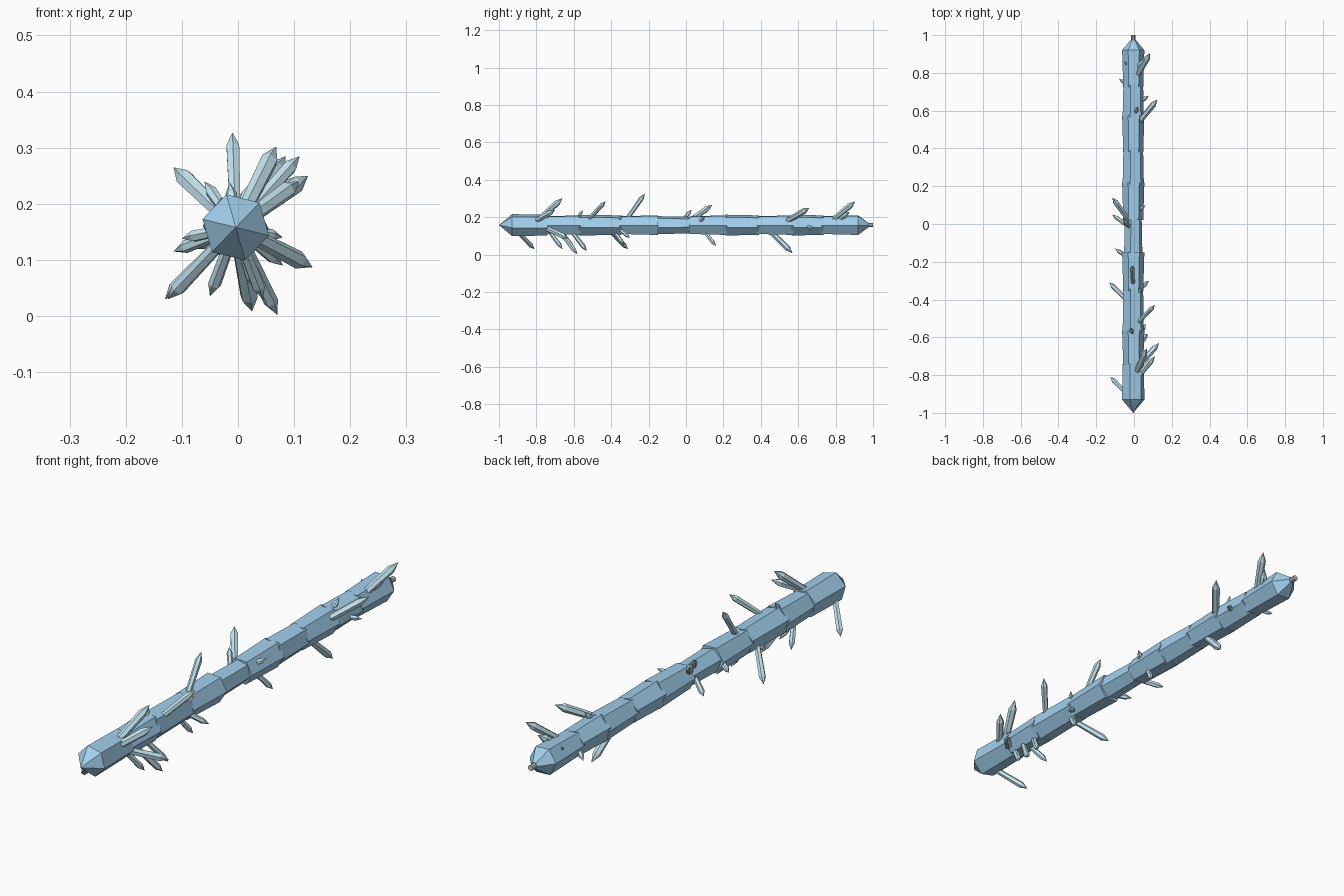
import bpy, bmesh
from math import cos, sin, radians
from mathutils import Vector

if "Cube" in bpy.data.objects:
    bpy.data.objects.remove(bpy.data.objects["Cube"])


def material(name, color):
    m = bpy.data.materials.new(name)
    m.diffuse_color = (*color, 1)
    m.use_nodes = True
    m.node_tree.nodes["Principled BSDF"].inputs["Base Color"].default_value = m.diffuse_color
    return m


ICE = material("ice_blue", (0.36, 0.62, 0.84))
PALE = material("pale_ice", (0.55, 0.78, 0.87))
CX, CZ = -0.004, 0.158


def lofted(name, start, axis, rings, sides, turn, mat=None):
    """Faceted solid: rings of (distance, radius) along an axis; radius 0 is a point."""
    axis = Vector(axis).normalized()
    up = Vector((0, 0, 1)) if abs(axis.z) < 0.95 else Vector((0, 1, 0))
    u = up.cross(axis).normalized()
    v = axis.cross(u)
    bm = bmesh.new()
    loops = []
    for d, r in rings:
        c = Vector(start) + axis * d
        if r == 0:
            loops.append([bm.verts.new(c)])
            continue
        angles = [radians(turn + 360 * i / sides) for i in range(sides)]
        loops.append([bm.verts.new(c + (u * cos(a) + v * sin(a)) * r) for a in angles])
    for a, b in zip(loops, loops[1:]):
        for i in range(sides):
            j = (i + 1) % sides
            f = [a[i % len(a)], a[j % len(a)], b[j % len(b)], b[i % len(b)]]
            bm.faces.new(list(dict.fromkeys(f)))
    for loop in (loops[0], loops[-1]):
        if len(loop) > 2:
            bm.faces.new(loop)
    bmesh.ops.recalc_face_normals(bm, faces=bm.faces)
    me = bpy.data.meshes.new(name)
    bm.to_mesh(me)
    bm.free()
    ob = bpy.data.objects.new(name, me)
    bpy.context.collection.objects.link(ob)
    if mat:
        me.materials.append(mat)


# Shaft: stacked hexagonal crystals, each slightly turned and overlapping the next
joints = [-0.93, -0.74, -0.57, -0.35, -0.155, 0.025, 0.215, 0.385, 0.57, 0.73, 0.915]
for i, (y0, y1) in enumerate(zip(joints, joints[1:])):
    waist = 0.008 if i == 4 else 0
    flare = 0.003 if i % 2 else -0.002
    rings = [(y0 - 0.005, 0.056 - flare - waist), (y1 + 0.005, 0.056 + flare - waist)]
    if i == 0:
        rings = [(-1.0, 0), (y0, 0.061), (y1, 0.058)]
    if i == len(joints) - 2:
        rings.append((0.975, 0.014))
    lofted(f"shaft_crystal_{i}", (CX, 0, CZ), (0, 1, 0), rings, 6, 3 + 11 * ((i + 1) % 2), ICE)

# End pin
lofted("end_pin", (CX, 0, CZ), (0, 1, 0), [(0.95, 0.011), (1.0, 0.011)], 8, 0)

# Side spikes leaning toward the pin end, by tip position
steep = [
    (-0.05, 0.86, 0.20), (-0.08, 0.77, 0.12), (0.08, 0.68, 0.14), (0.02, 0.62, 0.235),
    (0.06, 0.10, 0.20), (-0.06, 0.03, 0.24), (-0.115, 0.05, 0.115), (0.045, 0.16, 0.045),
    (-0.10, -0.13, 0.138), (-0.01, -0.22, 0.327), (-0.13, -0.31, 0.03), (0.08, -0.30, 0.09),
    (0.045, -0.34, 0.21), (0.03, -0.33, 0.05), (0.11, -0.43, 0.285), (-0.015, -0.55, 0.238),
    (0.06, -0.53, 0.02), (0.07, -0.58, 0.002), (0.045, -0.66, 0.03), (-0.05, -0.60, 0.035),
    (-0.125, -0.81, 0.03),
]
shallow = [
    (0.085, 0.905, 0.285), (0.052, 0.875, 0.23), (0.125, 0.66, 0.25), (0.025, 0.57, 0.008),
    (-0.115, 0.14, 0.265), (0.068, -0.66, 0.302), (0.11, -0.70, 0.24), (0.133, -0.63, 0.087),
]
for lean, tips in ((0.7, steep), (1.0, shallow)):
    for i, (x, y, z) in enumerate(tips):
        reach = Vector((x - CX, z - CZ)).length
        base = Vector((CX, y - lean * reach, CZ))
        d = Vector((x, y, z)) - base
        r = 0.008 + 0.03 * reach + 0.012 * (lean - 0.7)
        kind = "steep" if lean < 1 else "shallow"
        lofted(f"{kind}_spike_{i}", base, d, [(0, r * 0.8), (d.length - 2.4 * r, r), (d.length, 0)],
               6, i * 23, PALE)
